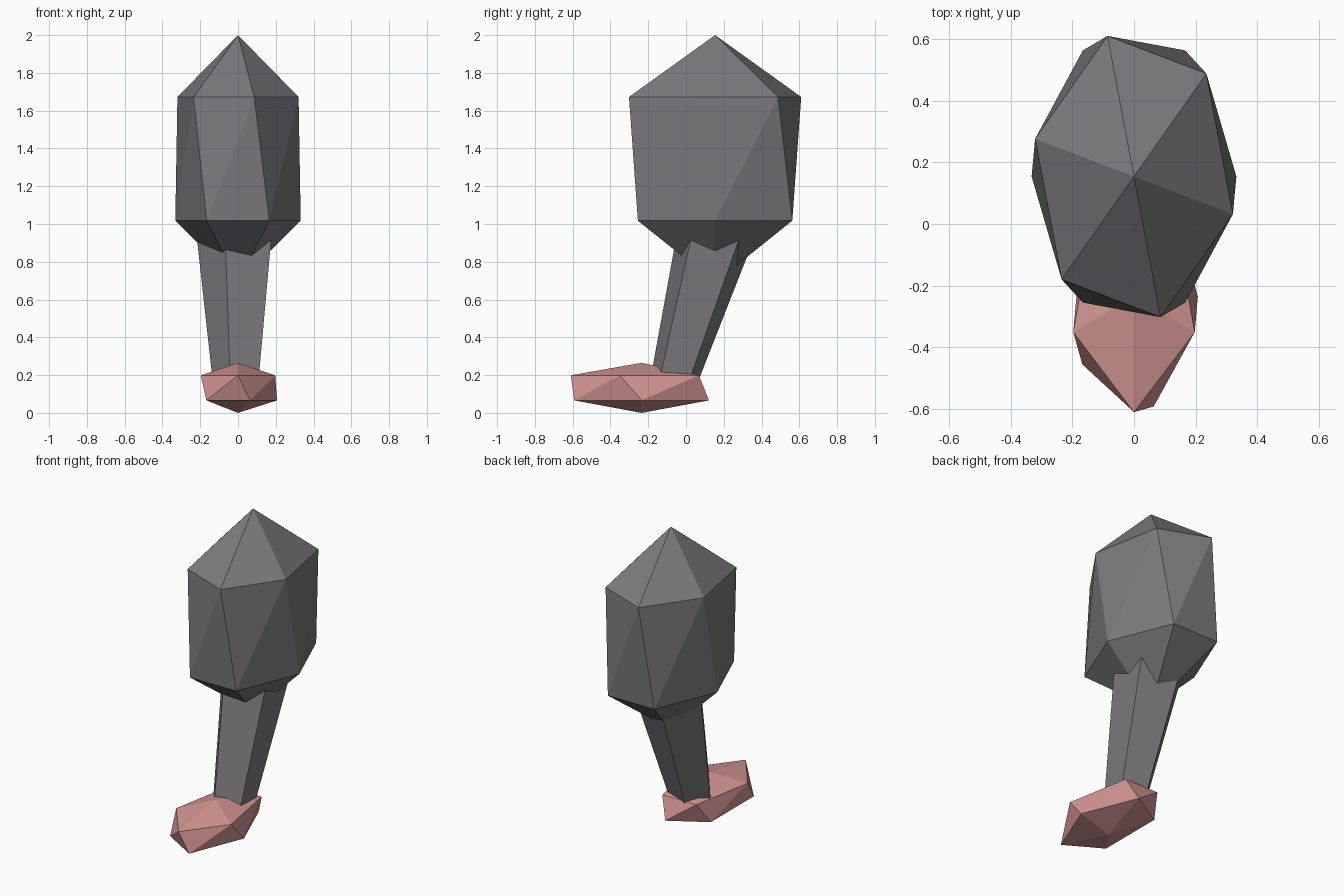
import bpy, bmesh
from math import sin, cos, pi

cube = bpy.data.objects.get("Cube")
if cube:
    bpy.data.objects.remove(cube, do_unlink=True)


def material(name, rgb):
    mat = bpy.data.materials.new(name)
    mat.use_nodes = True
    mat.diffuse_color = (*rgb, 1)
    mat.node_tree.nodes["Principled BSDF"].inputs["Base Color"].default_value = (*rgb, 1)
    return mat


def finish(bm, name, mat):
    bmesh.ops.recalc_face_normals(bm, faces=bm.faces[:])
    mesh = bpy.data.meshes.new(name)
    bm.to_mesh(mesh)
    bm.free()
    mesh.materials.append(mat)
    obj = bpy.data.objects.new(name, mesh)
    bpy.context.collection.objects.link(obj)
    return obj


def ring(bm, sides, centre, rx, ry, start):
    angles = [start + 2 * pi * i / sides for i in range(sides)]
    x, y, z = centre
    return [bm.verts.new((x + rx * cos(a), y + ry * sin(a), z)) for a in angles]


def twisted_gem(name, sides, centre, rx, ry, half, start, mat):
    """Two pointed caps on a band whose upper ring lags by a quarter step."""
    bm = bmesh.new()
    x, y, z = centre
    low = ring(bm, sides, (x, y, z - half / 2), rx, ry, start)
    high = ring(bm, sides, (x, y, z + half / 2), rx, ry, start - pi / 2 / sides)
    bottom = bm.verts.new((x, y, z - half))
    top = bm.verts.new((x, y, z + half))
    for i in range(sides):
        j = (i + 1) % sides
        for face in ((low[i], low[j], high[j]), (low[i], high[j], high[i]),
                     (high[i], high[j], top), (low[j], low[i], bottom)):
            bm.faces.new(face)
    return finish(bm, name, mat)


def leaning_post(name, sides, base, base_r, tip, tip_r, start, mat):
    bm = bmesh.new()
    low = ring(bm, sides, base, base_r, base_r, start)
    high = ring(bm, sides, tip, tip_r, tip_r, start)
    for i in range(sides):
        j = (i + 1) % sides
        bm.faces.new((low[i], low[j], high[j], high[i]))
    bm.faces.new(low[::-1])
    bm.faces.new(high)
    return finish(bm, name, mat)


grey = material("warm grey", (0.205, 0.195, 0.207))
pink = material("dusty pink", (0.65, 0.305, 0.295))

# Upper leg: six-sided faceted block
twisted_gem("thigh", 6, (0, 0.154, 1.345), 0.332, 0.472, 0.655, 0, grey)

# Lower leg: five-sided post, wider at the top and leaning back
leaning_post("shin", 5, (0, -0.068, 0.15), 0.132, (0, 0.205, 1.1), 0.237, pi, grey)

# Foot: flat five-sided gem pointing forward
twisted_gem("foot", 5, (0, -0.235, 0.1325), 0.207, 0.375, 0.1325, -pi / 2 + pi / 10, pink)
